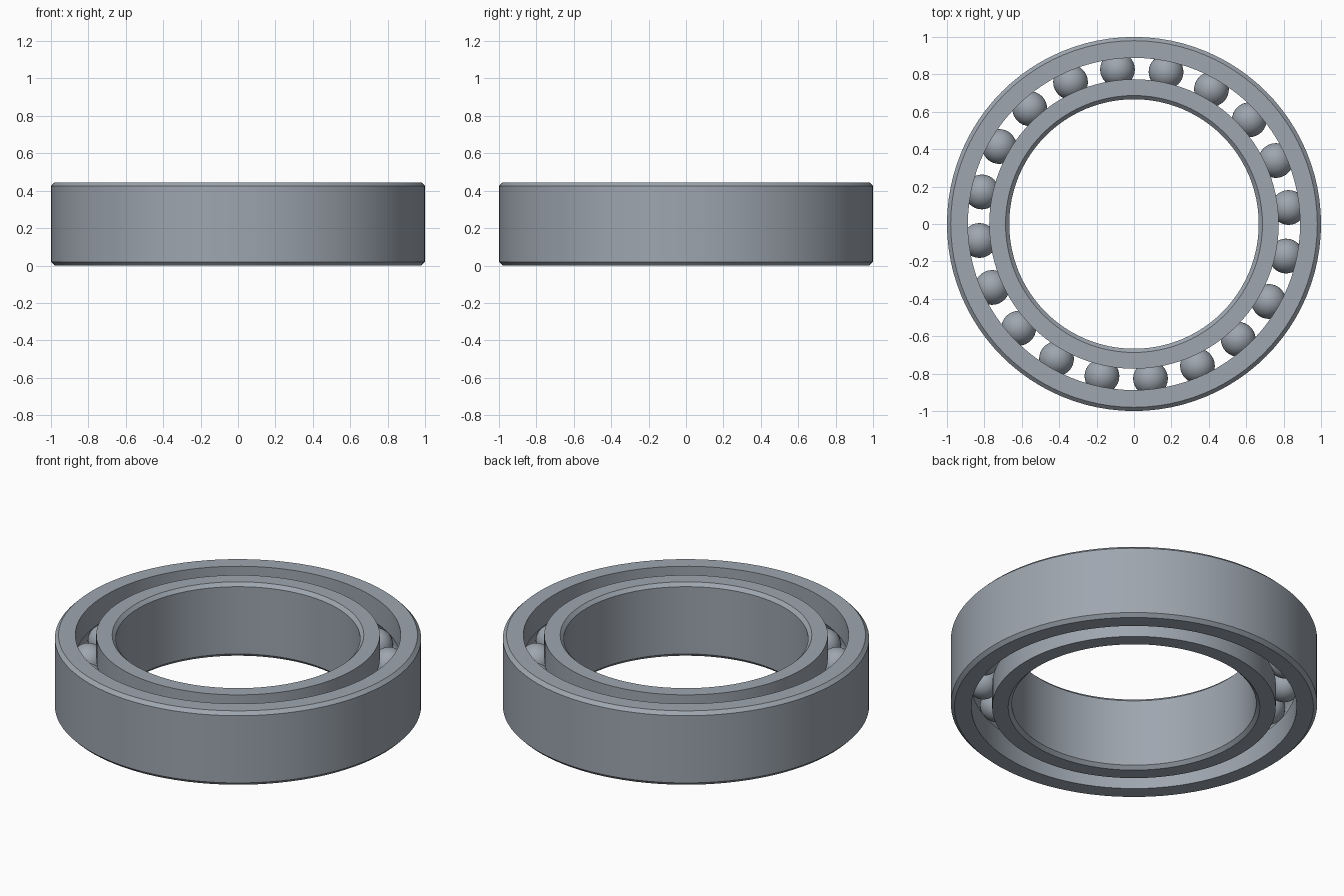
import bpy, bmesh
from math import pi, sin, cos, acos, radians

cube = bpy.data.objects.get("Cube")
if cube:
    bpy.data.objects.remove(cube, do_unlink=True)

HEIGHT = 0.445
MID = HEIGHT / 2
PITCH = 0.831          # radius of the circle of ball centres
BALL = 0.093
GROOVE = 0.095
CHAMFER = 0.02
BALLS = 20

steel = bpy.data.materials.new("steel grey")
steel.use_nodes = True
colour = (0.34, 0.38, 0.43, 1)
steel.diffuse_color = colour
steel.node_tree.nodes["Principled BSDF"].inputs["Base Color"].default_value = colour


def finish(name, bm):
    mesh = bpy.data.meshes.new(name)
    bmesh.ops.recalc_face_normals(bm, faces=bm.faces)
    bm.to_mesh(mesh)
    bm.free()
    mesh.materials.append(steel)
    obj = bpy.data.objects.new(name, mesh)
    bpy.context.collection.objects.link(obj)
    bpy.ops.object.select_all(action='DESELECT')
    obj.select_set(True)
    bpy.context.view_layer.objects.active = obj
    bpy.ops.object.shade_smooth_by_angle(angle=radians(30))
    return obj


def race(name, plain, grooved):
    """Ring chamfered on its plain wall, with a ball groove in the other."""
    side = 1 if grooved > PITCH else -1
    land = plain - side * CHAMFER
    profile = [(grooved, 0), (land, 0), (plain, CHAMFER),
               (plain, HEIGHT - CHAMFER), (land, HEIGHT), (grooved, HEIGHT)]
    half = acos(abs(grooved - PITCH) / GROOVE)
    for i in range(13):
        a = half * (1 - i / 6)
        profile.append((PITCH + side * GROOVE * cos(a), MID + GROOVE * sin(a)))
    bm = bmesh.new()
    verts = [bm.verts.new((r, 0, z)) for r, z in profile]
    edges = [bm.edges.new((v, verts[i - 1])) for i, v in enumerate(verts)]
    bmesh.ops.spin(bm, geom=verts + edges, axis=(0, 0, 1), cent=(0, 0, 0),
                   angle=2 * pi, steps=96, use_merge=True)
    bmesh.ops.remove_doubles(bm, verts=bm.verts, dist=0.0001)
    return finish(name, bm)


# Outer and inner rings
race("outer_ring", 1.0, 0.888)
race("inner_ring", 0.667, 0.774)

# Balls sharing one mesh
bm = bmesh.new()
bmesh.ops.create_uvsphere(bm, u_segments=32, v_segments=20, radius=BALL)
first = finish("ball_1", bm)
for i in range(BALLS):
    ball = first
    if i:
        ball = bpy.data.objects.new(f"ball_{i + 1}", first.data)
        bpy.context.collection.objects.link(ball)
    a = radians(6.1) + 2 * pi * i / BALLS
    ball.location = (PITCH * cos(a), PITCH * sin(a), MID)
